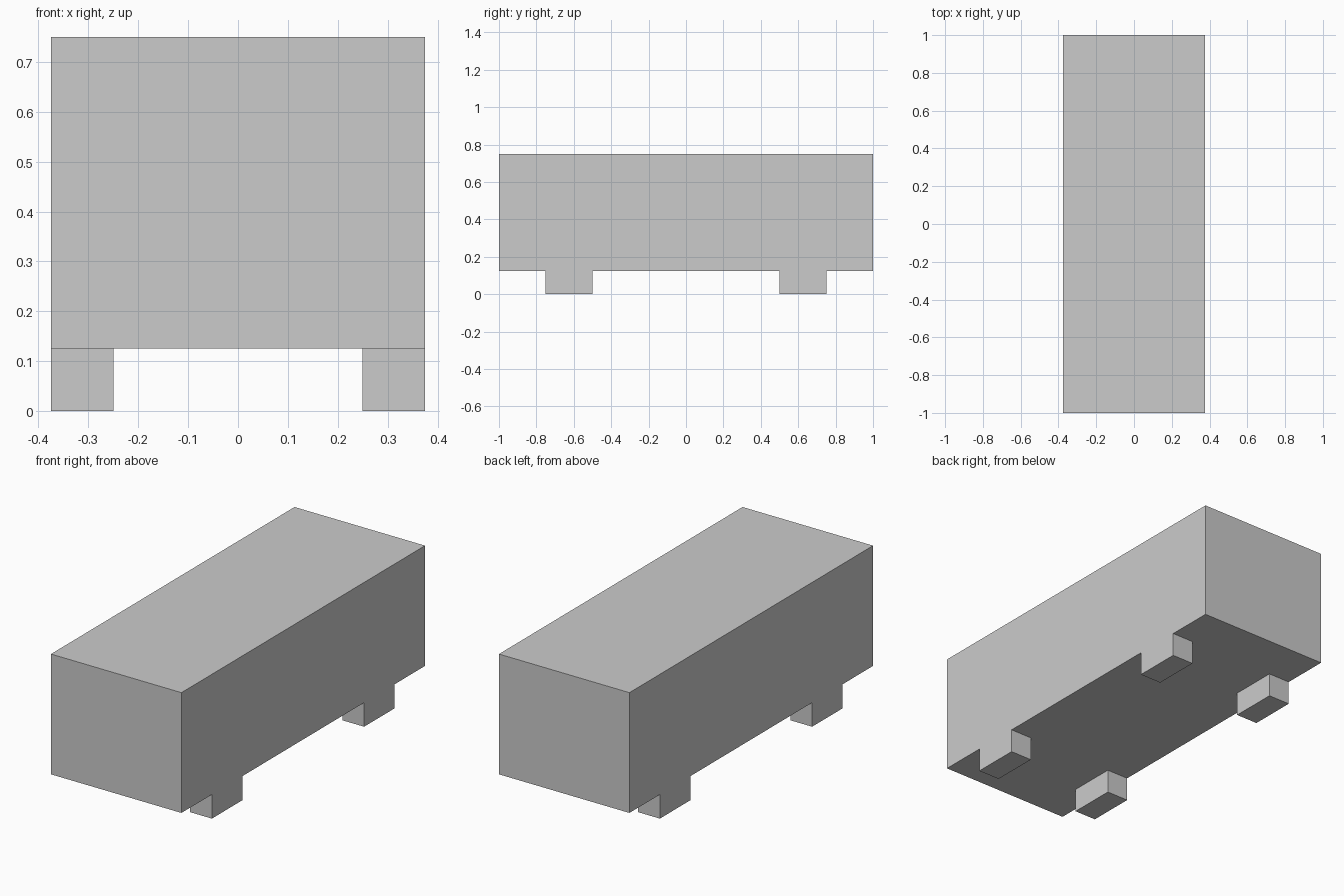
import bpy

if "Cube" in bpy.data.objects:
    bpy.data.objects.remove(bpy.data.objects["Cube"])


def box(name, x, y, z):
    """Add a box spanning the given (min, max) ranges."""
    ranges = (x, y, z)
    bpy.ops.mesh.primitive_cube_add(size=1, location=[(a + b) / 2 for a, b in ranges])
    obj = bpy.context.object
    obj.name = name
    obj.scale = [b - a for a, b in ranges]
    bpy.ops.object.transform_apply(location=False, rotation=False, scale=True)
    return obj


# Main body
box("body", (-0.375, 0.375), (-1.0, 1.0), (0.125, 0.75))

# Four wheel blocks, flush with the body sides
for side, x in (("left", (-0.375, -0.25)), ("right", (0.25, 0.375))):
    for end, y in (("front", (-0.75, -0.5)), ("back", (0.5, 0.75))):
        box(f"{end}_{side}_wheel", x, y, (0.0, 0.125))
